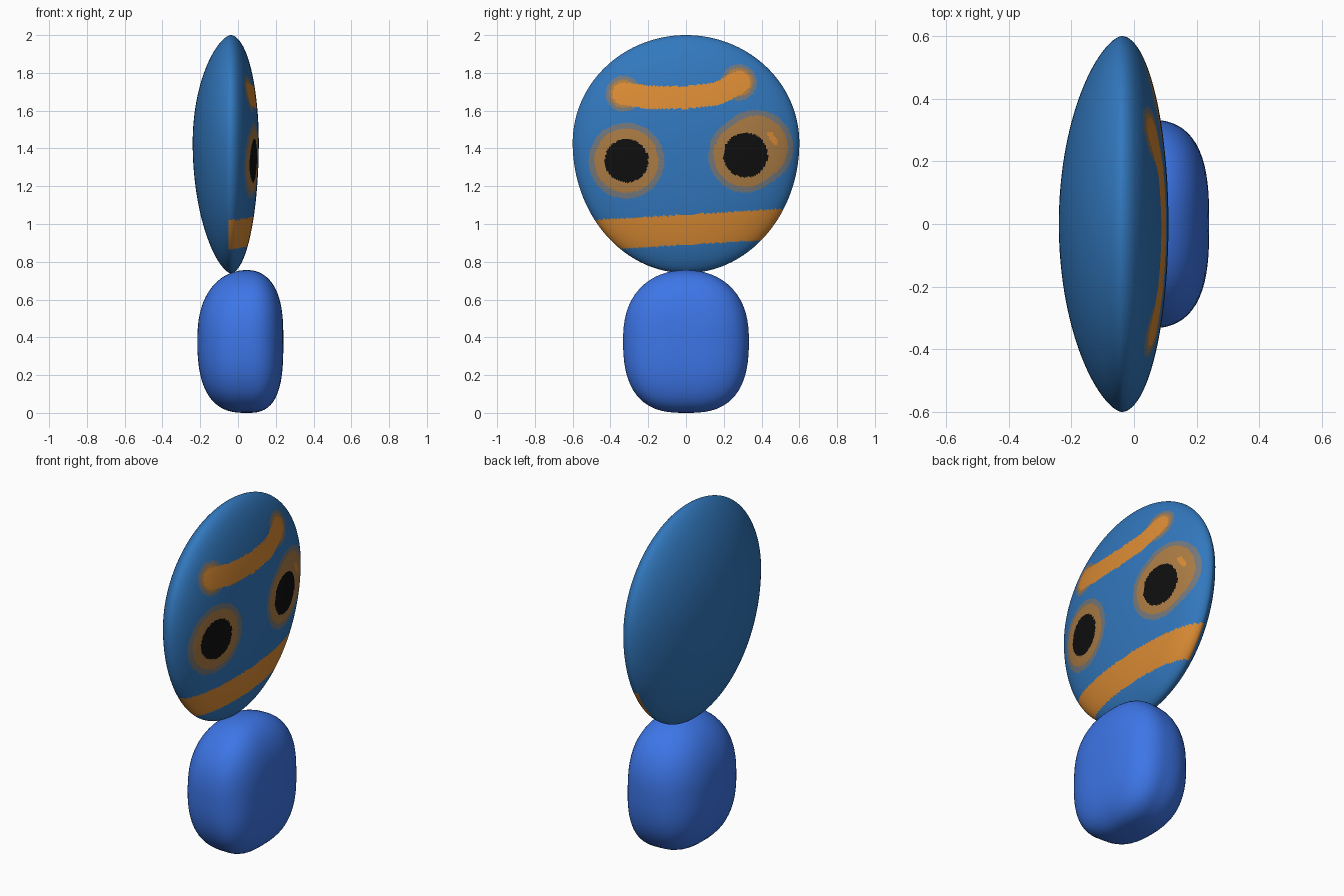
import bpy, bmesh, math
from mathutils import Matrix, Vector

if "Cube" in bpy.data.objects:
    bpy.data.objects.remove(bpy.data.objects["Cube"])


def make_material(name, rgb):
    """Flat material from 0-255 display values."""
    lin = [((c / 255 + 0.055) / 1.055) ** 2.4 for c in rgb]
    mat = bpy.data.materials.new(name)
    mat.use_nodes = True
    mat.diffuse_color = (*lin, 1)
    bsdf = next(n for n in mat.node_tree.nodes if n.type == "BSDF_PRINCIPLED")
    bsdf.inputs["Base Color"].default_value = (*lin, 1)
    return mat


def shaped_sphere(name, segments, rings, shape, materials, paint=None):
    """Sphere with poles along x, reshaped point by point and painted by rule."""
    bm = bmesh.new()
    bmesh.ops.create_uvsphere(bm, u_segments=segments, v_segments=rings, radius=1,
                              matrix=Matrix.Rotation(math.pi / 2, 4, "Y"))
    for v in bm.verts:
        v.co = shape(*v.co)
    bmesh.ops.recalc_face_normals(bm, faces=bm.faces)
    for f in bm.faces:
        f.smooth = True
        if paint:
            f.material_index = paint(f.calc_center_median())
    mesh = bpy.data.meshes.new(name)
    bm.to_mesh(mesh)
    bm.free()
    for m in materials:
        mesh.materials.append(m)
    obj = bpy.data.objects.new(name, mesh)
    bpy.context.collection.objects.link(obj)
    return obj


def path_distance(p, path):
    """Shortest distance from a point to a polyline in the face plane."""
    best = 9.0
    for a, b in zip(path, path[1:]):
        a, b = Vector(a), Vector(b)
        t = max(0, min(1, (p - a).dot(b - a) / (b - a).length_squared))
        best = min(best, (p - a.lerp(b, t)).length)
    return best


# Palette
BLUE, ORANGE, TAN, HALO, BLACK = range(5)
head_materials = [
    make_material("head blue", (50, 120, 190)),
    make_material("orange", (220, 140, 52)),
    make_material("eye ring tan", (172, 124, 68)),
    make_material("soft halo", (116, 120, 124)),
    make_material("black", (15, 15, 15)),
]
body_blue = make_material("body blue", (61, 118, 232))


# Head: lens-shaped disc, face towards +x
def head_shape(a, b, c):
    x = 0.15 * a if a > 0 else -0.2 * abs(a) ** 1.3
    return Vector((x - 0.04, 0.6 * b, 1.43 + c * (0.57 if c > 0 else 0.69)))


brow = [(-0.33, 1.69), (-0.2, 1.67), (0, 1.67), (0.17, 1.69), (0.28, 1.75)]
right_eye, left_eye = Vector((-0.315, 1.335)), Vector((0.315, 1.365))
left_ring = [left_eye, (0.37, 1.405)]
glint = [(0.445, 1.475), (0.475, 1.43)]


def paint_face(co):
    if co.x < -0.05:
        return BLUE
    p = Vector((co.y, co.z))
    # Mouth band and brow
    if abs(p.y - 0.97 - 0.06 * p.x) < 0.08:
        return ORANGE
    if path_distance(p, brow) < 0.06 or path_distance(p, glint) < 0.014:
        return ORANGE
    # Eyes
    r = (p - right_eye).length
    l = (p - left_eye).length
    l_ring = path_distance(p, left_ring)
    if r < 0.115 or l < 0.118:
        return BLACK
    if r < 0.17 or l_ring < 0.168:
        return TAN
    if r < 0.2 or l_ring < 0.198:
        return HALO
    # Soft spots at the brow ends
    spot = min((p - Vector(e)).length for e in (brow[0], brow[-1]))
    if spot < 0.075:
        return TAN
    return HALO if spot < 0.095 else BLUE


shaped_sphere("head", 288, 160, head_shape, head_materials, paint_face)


# Body: rounded block, flatter towards +x
def body_shape(a, b, c):
    p = 2.45 + 0.35 * max(0, a) - 0.25 * c
    s = (abs(a) ** p + abs(b) ** p + abs(c) ** p) ** (-1 / p)
    return Vector((0.05 + s * a * (0.19 if a > 0 else 0.265),
                   0.333 * s * b, 0.378 + 0.378 * s * c))


shaped_sphere("body", 64, 40, body_shape, [body_blue])
